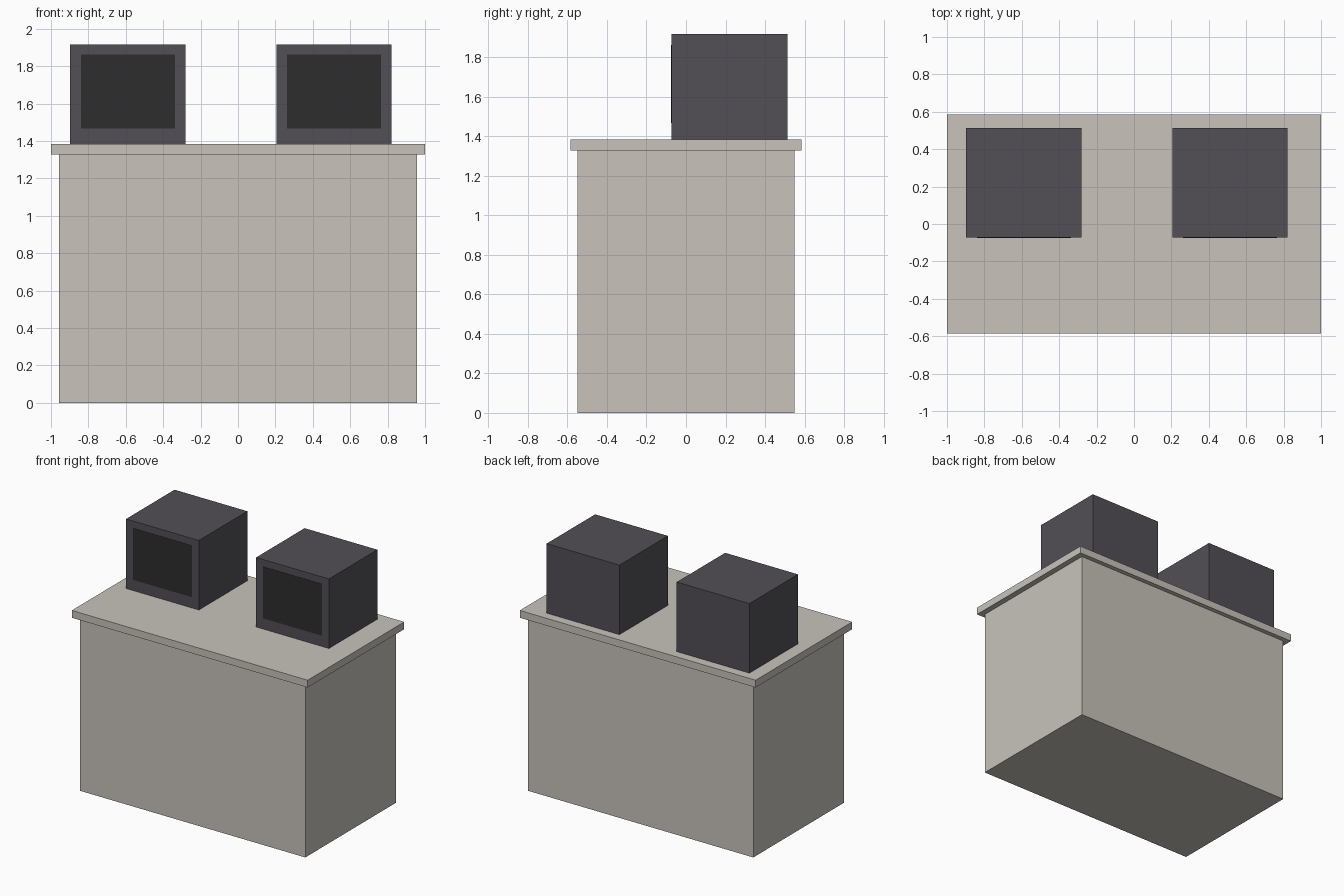
import bpy
from mathutils import Vector

if "Cube" in bpy.data.objects:
    bpy.data.objects.remove(bpy.data.objects["Cube"])


def material(name, rgb):
    m = bpy.data.materials.new(name)
    m.diffuse_color = (*rgb, 1)
    m.use_nodes = True
    m.node_tree.nodes["Principled BSDF"].inputs["Base Color"].default_value = m.diffuse_color
    return m


def box(name, lo, hi, mat):
    """Box spanning two opposite corners."""
    lo, hi = Vector(lo), Vector(hi)
    bpy.ops.mesh.primitive_cube_add(size=1, location=(lo + hi) / 2)
    ob = bpy.context.object
    ob.name = name
    for v in ob.data.vertices:
        v.co *= hi - lo
    ob.data.materials.append(mat)
    return ob


stone = material("counter_beige", (0.578, 0.546, 0.497))
casing = material("casing_grey", (0.084, 0.078, 0.093))
glass = material("screen_dark", (0.027, 0.027, 0.027))

# Counter: solid base with an overhanging top slab
box("counter_base", (-0.956, -0.55, 0), (0.956, 0.55, 1.328), stone)
box("counter_top", (-1, -0.585, 1.328), (1, 0.585, 1.384), stone)

# Two identical monitors, each with a flush screen in its front
for side, x in (("left", -0.898), ("right", 0.205)):
    box(side + "_monitor", (x, -0.073, 1.384), (x + 0.617, 0.514, 1.917), casing)
    box(side + "_screen", (x + 0.058, -0.075, 1.467), (x + 0.56, -0.07, 1.863), glass)
